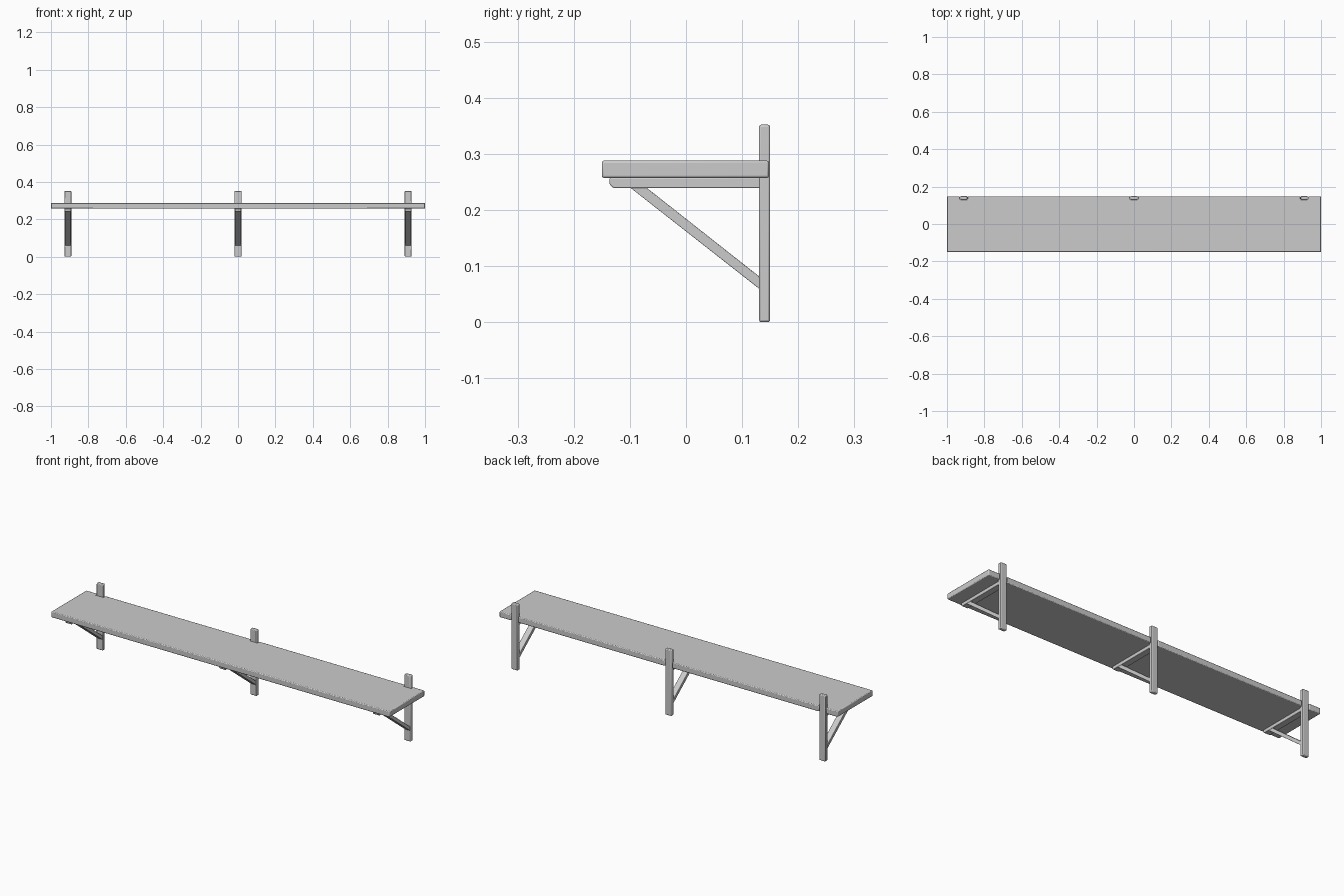
import bpy, bmesh
from mathutils import Vector

if "Cube" in bpy.data.objects:
    bpy.data.objects.remove(bpy.data.objects["Cube"])


def prism(name, outline, offset, bevel, loc=(0, 0, 0)):
    """Extrude a closed 3D outline by offset, then soften its edges."""
    bm = bmesh.new()
    face = bm.faces.new([bm.verts.new(p) for p in outline])
    ext = bmesh.ops.extrude_face_region(bm, geom=[face])
    moved = [v for v in ext["geom"] if isinstance(v, bmesh.types.BMVert)]
    bmesh.ops.translate(bm, verts=moved, vec=Vector(offset))
    bmesh.ops.recalc_face_normals(bm, faces=bm.faces)
    mesh = bpy.data.meshes.new(name)
    bm.to_mesh(mesh)
    bm.free()
    obj = bpy.data.objects.new(name, mesh)
    bpy.context.collection.objects.link(obj)
    obj.location = loc
    mod = obj.modifiers.new("soft_edges", "BEVEL")
    mod.width = bevel
    mod.segments = 2
    return obj


def side_profile(name, yz, width, x, bevel):
    """Extrude a y-z profile across x, centred on the given x."""
    outline = [(-width / 2, y, z) for y, z in yz]
    return prism(name, outline, (width, 0, 0), bevel, (x, 0, 0))


bracket_x = (-0.91, 0.0, 0.91)

# Shelf board, notched at the back around each post
back, notch_y, half = 0.148, 0.130, 0.021
outline = [(1, back), (1, -0.15), (-1, -0.15), (-1, back)]
for x in bracket_x:
    outline += [(x - half, back), (x - half, notch_y),
                (x + half, notch_y), (x + half, back)]
prism("shelf_board", [(x, y, 0.257) for x, y in outline], (0, 0, 0.031), 0.004)

# Three wooden brackets: post, arm and diagonal brace
for i, x in enumerate(bracket_x, 1):
    side_profile(f"post_{i}", [(0.13, 0), (0.15, 0), (0.15, 0.352), (0.13, 0.352)],
                 0.037, x, 0.004)
    side_profile(f"arm_{i}", [(-0.136, 0.245), (-0.129, 0.239), (0.135, 0.239),
                              (0.135, 0.2575), (-0.136, 0.2575)], 0.034, x, 0.002)
    side_profile(f"brace_{i}", [(-0.106, 0.245), (-0.077, 0.245), (0.135, 0.078),
                                (0.135, 0.056)], 0.032, x, 0.0015)

# Smooth shading on the softened edges
for obj in bpy.context.scene.objects:
    obj.select_set(True)
    bpy.context.view_layer.objects.active = obj
bpy.ops.object.shade_smooth_by_angle()
